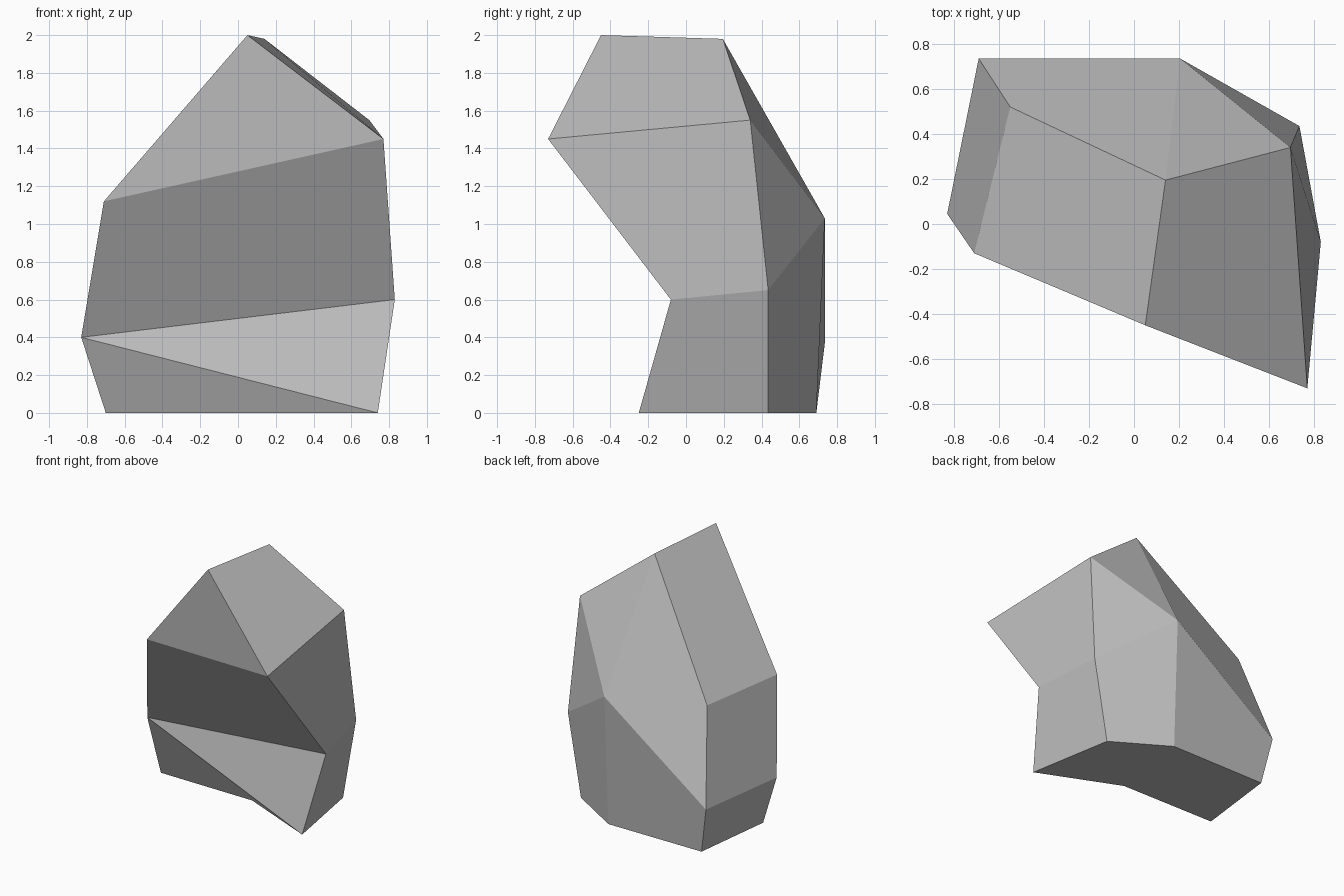
import bpy
import bmesh

# Remove the default cube
cube = bpy.data.objects.get("Cube")
if cube:
    bpy.data.objects.remove(cube, do_unlink=True)

# One plain stone colour
stone = bpy.data.materials.new("stone grey")
stone.use_nodes = True
grey = (0.5, 0.5, 0.5, 1)
stone.diffuse_color = grey
for node in stone.node_tree.nodes:
    if node.type == "BSDF_PRINCIPLED":
        node.inputs["Base Color"].default_value = grey
        node.inputs["Roughness"].default_value = 0.9

# Corners of the rock, grouped by level
corners = {
    # footprint
    "N": (-0.70, 0.03, 0), "M": (0.11, 0.02, 0), "P": (0.74, -0.25, 0),
    "L": (0.62, 0.435, 0), "Q": (0.2, 0.69, 0), "R": (-0.62, 0.69, 0),
    # belt
    "G": (-0.83, 0.045, 0.4), "K": (0.83, -0.08, 0.6),
    "E": (0.735, 0.435, 0.65), "F": (0.205, 0.735, 1.03),
    "A": (-0.69, 0.735, 0.37),
    # shoulder
    "H": (-0.71, -0.13, 1.12), "J": (0.77, -0.73, 1.45),
    "D": (0.695, 0.34, 1.55), "B": (-0.55, 0.52, 1.08),
    # crest
    "I": (0.05, -0.45, 2), "C": (0.14, 0.195, 1.98),
}

# Facets, each named by its corners in order
facets = {
    "underside": "NMPLQR",
    "front": "IJH HJKG GKP GPMN",
    "left": "DJKE KPLE",
    "top": "CIHB CDJI",
    "back": "CFAB CDF DEF FELQ FQRA",
    "right": "BHGA GNRA",
}


def build_rock(name):
    bm = bmesh.new()
    verts = {key: bm.verts.new(co) for key, co in corners.items()}
    for side in facets.values():
        for loop in side.split():
            bm.faces.new([verts[key] for key in loop])
    bmesh.ops.recalc_face_normals(bm, faces=bm.faces[:])
    for face in bm.faces:
        face.smooth = False
    mesh = bpy.data.meshes.new(name)
    bm.to_mesh(mesh)
    bm.free()
    mesh.materials.append(stone)
    rock = bpy.data.objects.new(name, mesh)
    bpy.context.collection.objects.link(rock)
    return rock


build_rock("rock")
